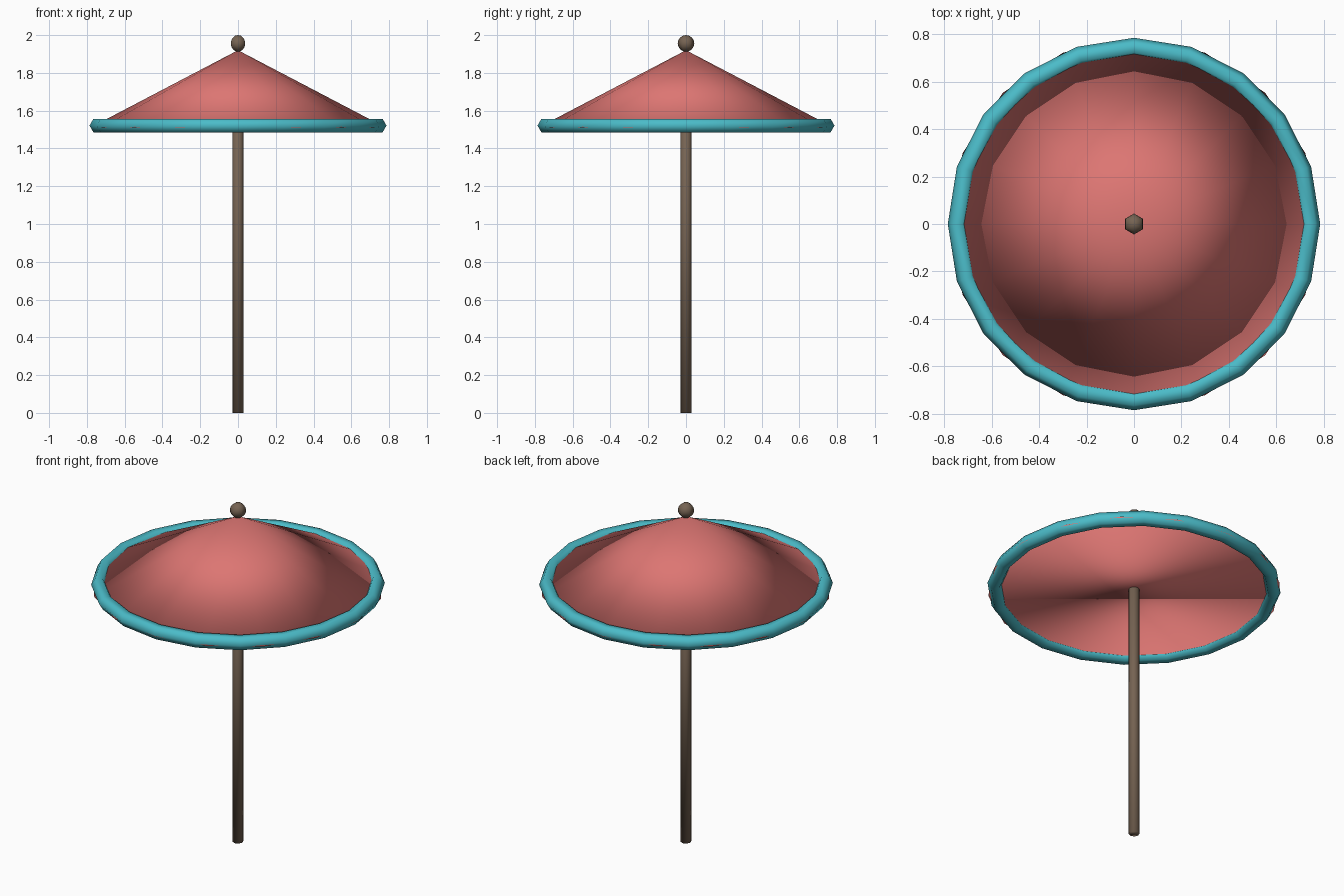
import bpy

if "Cube" in bpy.data.objects:
    bpy.data.objects.remove(bpy.data.objects["Cube"])


def material(name, rgb):
    mat = bpy.data.materials.new(name)
    mat.diffuse_color = (*rgb, 1.0)
    mat.use_nodes = True
    mat.node_tree.nodes["Principled BSDF"].inputs["Base Color"].default_value = mat.diffuse_color
    return mat


def finish(name, mat):
    # The whole part is smooth shaded, caps included
    obj = bpy.context.object
    obj.name = name
    obj.data.materials.append(mat)
    for poly in obj.data.polygons:
        poly.use_smooth = True
    return obj


wood = material("wood", (0.18, 0.125, 0.085))
fabric = material("fabric", (0.72, 0.18, 0.17))
trim = material("trim", (0.07, 0.50, 0.58))

# Pole, running up into the canopy
POLE_TOP = 1.88
bpy.ops.mesh.primitive_cylinder_add(vertices=8, radius=0.029, depth=POLE_TOP,
                                    location=(0, 0, POLE_TOP / 2))
finish("pole", wood)

# Closed cone canopy
RIM_Z, APEX_Z = 1.51, 1.92
bpy.ops.mesh.primitive_cone_add(vertices=16, radius1=0.783, radius2=0,
                                depth=APEX_Z - RIM_Z,
                                location=(0, 0, (RIM_Z + APEX_Z) / 2))
finish("canopy", fabric)

# Trim ring around the canopy rim
bpy.ops.mesh.primitive_torus_add(major_segments=20, minor_segments=6,
                                 major_radius=0.745, minor_radius=0.041,
                                 location=(0, 0, 1.521))
finish("canopy_trim", trim)

# Ball finial
bpy.ops.mesh.primitive_uv_sphere_add(segments=6, ring_count=8, radius=0.044,
                                     location=(0, 0, 1.956))
finish("finial", wood)
